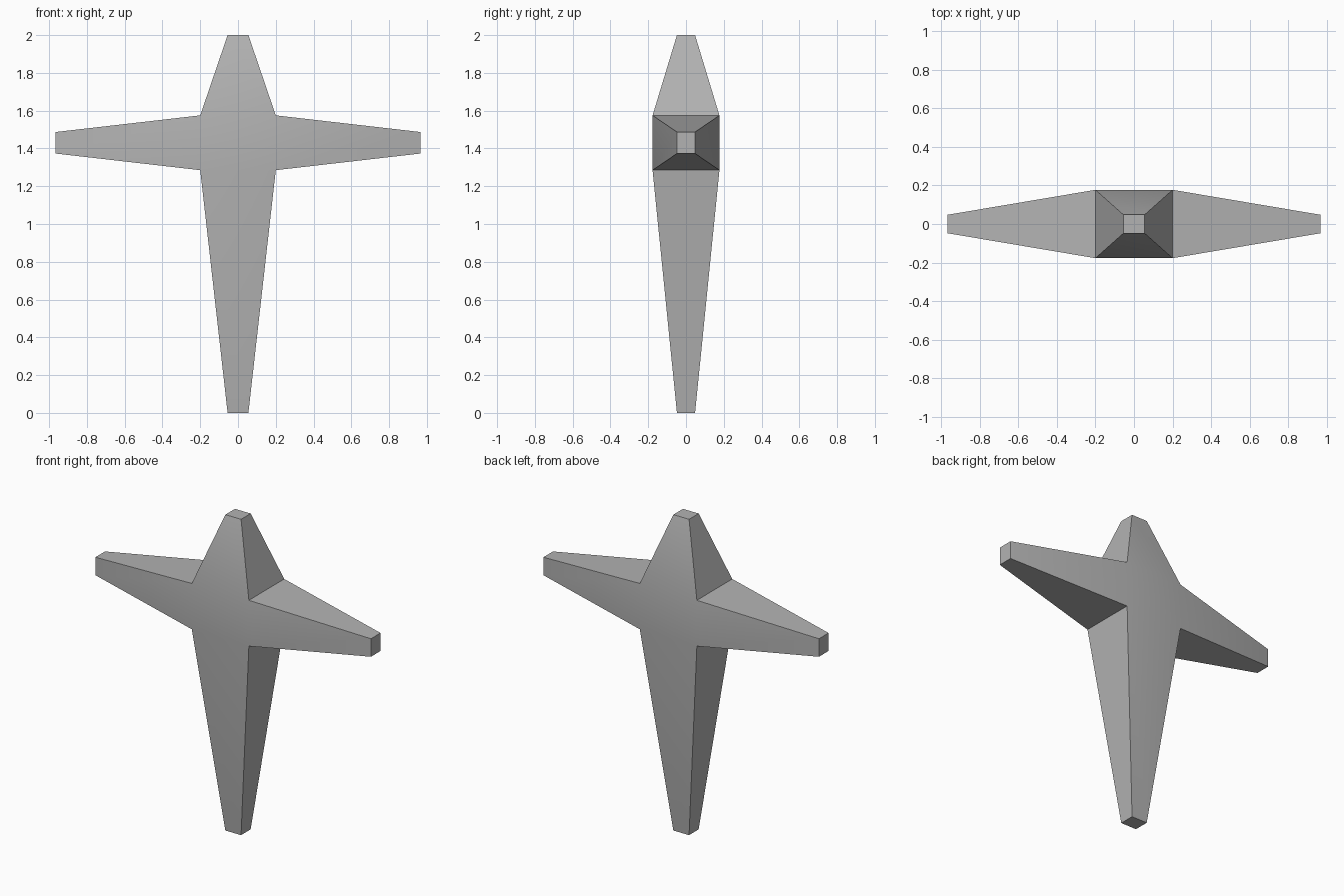
import bpy, bmesh
from mathutils import Vector

cube = bpy.data.objects.get("Cube")
if cube:
    bpy.data.objects.remove(cube, do_unlink=True)

# Stone grey material
grey = bpy.data.materials.new("stone_grey")
grey.use_nodes = True
colour = (0.45, 0.45, 0.45, 1)
grey.diffuse_color = colour
grey.node_tree.nodes["Principled BSDF"].inputs["Base Color"].default_value = colour

# Central block
CORE = Vector((0.2, 0.177, 0.145))
CENTRE = Vector((0, 0, 1.43))
TIP = Vector((0.055, 0.048, 0.057))
bm = bmesh.new()
bmesh.ops.create_cube(bm, size=2)
for v in bm.verts:
    v.co = v.co * CORE + CENTRE
bm.normal_update()


def taper(direction, reach):
    """Extrude the block face pointing along direction into a tapered limb."""
    axis = Vector(direction)
    face = max(bm.faces, key=lambda f: (f.normal.dot(axis) > 0.99) * 10
               + f.calc_center_median().dot(axis))
    new = bmesh.ops.extrude_discrete_faces(bm, faces=[face])["faces"][0]
    for v in new.verts:
        offset = v.co - CENTRE
        for i in range(3):
            if axis[i]:
                offset[i] = axis[i] * reach
            else:
                offset[i] *= TIP[i] / CORE[i]
        v.co = CENTRE + offset
    bm.normal_update()


# Two arms, the short upper limb and the long lower limb
taper((1, 0, 0), 0.965)
taper((-1, 0, 0), 0.965)
taper((0, 0, 1), 2 - CENTRE.z)
taper((0, 0, -1), CENTRE.z)
bmesh.ops.recalc_face_normals(bm, faces=bm.faces)

mesh = bpy.data.meshes.new("tapered_cross")
bm.to_mesh(mesh)
bm.free()
mesh.materials.append(grey)
cross = bpy.data.objects.new("tapered_cross", mesh)
bpy.context.collection.objects.link(cross)

# Soft shading over the shallow bends, sharp limb edges
bpy.context.view_layer.objects.active = cross
cross.select_set(True)
bpy.ops.object.shade_smooth_by_angle(angle=0.52)
